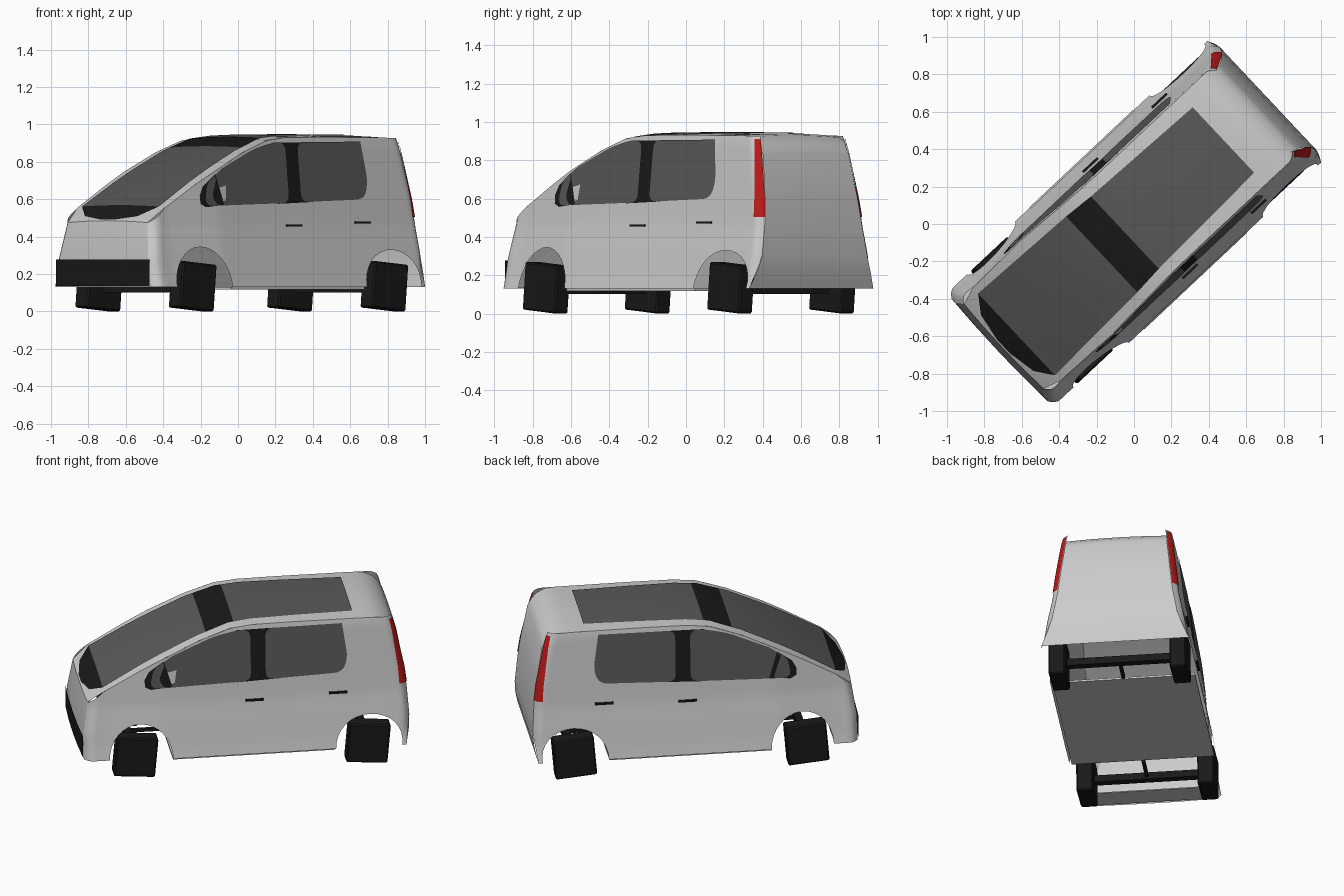
import bpy, bmesh
from math import radians, sin, cos, pi
from mathutils import Matrix, Vector

if "Cube" in bpy.data.objects:
    bpy.data.objects.remove(bpy.data.objects["Cube"])

HEADING = radians(43.2)   # the van stands diagonally; local x = length, local y = width


def material(name, c):
    m = bpy.data.materials.new(name)
    m.diffuse_color = (*c, 1)
    m.use_nodes = True
    m.node_tree.nodes["Principled BSDF"].inputs["Base Color"].default_value = m.diffuse_color
    return m


BLACK = material("black", (0.01, 0.01, 0.01))
GLASS = material("dark_glass", (0.1, 0.1, 0.1))
RED = material("red", (0.5, 0.01, 0.01))


def interp(table, x):
    if x <= table[0][0]:
        return table[0][1]
    for (a, p), (b, q) in zip(table, table[1:]):
        if x <= b:
            return p + (q - p) * (x - a) / (b - a)
    return table[-1][1]


# Master curves: half width by height, front and rear outline by height, roofline by length
WIDTH = [(.13, .445), (.2, .43), (.34, .405), (.46, .382), (.57, .37), (.9, .335), (.94, .325)]
FRONT = [(.13, -.985), (.28, -.985), (.475, -.955)]
REAR = [(.13, .955), (.3, .982), (.5, .968), (.6, .955), (.84, .905), (.93, .88)]
TOP = [(-.955, .475), (-.86, .553), (-.636, .68), (-.51, .745), (-.286, .85),
       (-.1, .915), (.04, .93), (.3, .932), (.7, .93), (.88, .927)]


def width(u, z):
    w = interp(WIDTH, z) - .03 * min(1, max(0, (-.5 - u) / .35))
    df = max(0, u - interp(FRONT, z))
    dr = max(0, interp(REAR, z) - u)
    w -= .04 * max(0, 1 - df / .05) ** 2
    w -= .035 * max(0, 1 - dr / .05) ** 2 * min(1, (z - .13) / .15)
    return w


def side_u(s, z):
    if s < -.84:
        return -.84 + (interp(FRONT, z) + .84) * (-.84 - s) / .145
    if s > .6:
        return .6 + (s - .6) * (interp(REAR, z) - .6) / .355
    return s


def finish(name, bm, mat=None, mirror=False):
    bmesh.ops.recalc_face_normals(bm, faces=bm.faces)
    me = bpy.data.meshes.new(name)
    bm.to_mesh(me)
    bm.free()
    ob = bpy.data.objects.new(name, me)
    bpy.context.collection.objects.link(ob)
    ob.rotation_euler.z = HEADING
    if mat:
        me.materials.append(mat)
    if mirror:
        ob.modifiers.new("mirror", 'MIRROR').use_axis = (False, True, False)
    return ob


def grid(name, rows, mat=None, mirror=False):
    bm = bmesh.new()
    vs = [[bm.verts.new(p) for p in r] for r in rows]
    for a, b in zip(vs, vs[1:]):
        for i in range(len(a) - 1):
            bm.faces.new((a[i], a[i + 1], b[i + 1], b[i]))
    return finish(name, bm, mat, mirror)


def box(name, center, size, mat=None, mirror=False, pitch=0, bevel=0):
    bm = bmesh.new()
    bmesh.ops.create_cube(bm, size=1, matrix=Matrix.Translation(center) @ Matrix.Rotation(pitch, 4, 'Y')
                          @ Matrix.Diagonal((*size, 1)))
    if bevel:
        bmesh.ops.bevel(bm, geom=bm.edges[:], offset=bevel, segments=1, affect='EDGES')
    return finish(name, bm, mat, mirror)


def side_patch(name, outline, offset, mat=None):
    # flat panel laid on the body side, outline given as (length, height)
    bm = bmesh.new()
    bm.faces.new([bm.verts.new((u, -width(u, z) - offset, z)) for u, z in outline])
    return finish(name, bm, mat, True)


def rounded(pts, radii, n=5):
    out = []
    for i, (p, r) in enumerate(zip(pts, radii)):
        p, a, b = Vector(p), Vector(pts[i - 1]), Vector(pts[(i + 1) % len(pts)])
        if not r:
            out.append(p)
            continue
        s, e = p + (a - p).normalized() * r, p + (b - p).normalized() * r
        for k in range(n + 1):
            t = k / n
            out.append(s * (1 - t) ** 2 + p * 2 * t * (1 - t) + e * t * t)
    return out


def top_patch(name, rows, mat):
    # panel laid on hood / windshield / roof, rows of (length, half width)
    us = sorted({u for u, _ in rows} | {u for u, _ in TOP if rows[0][0] < u < rows[-1][0]})
    out = []
    for u in us:
        z, hw = interp(TOP, u), interp(rows, u)
        w = width(u, z)
        out.append([(u - .002, hw * t, z + .006 + .01 * (1 - (hw * t / w) ** 2))
                    for t in (-1, -.5, 0, .5, 1)])
    return grid(name, out, mat)


# Body sides: columns from wheel arch or sill up to the roofline
ARCHES = [(-.645, .19, .215), (.73, .2, .2)]
cols = [(s, .13) for s in (-.985, -.975, -.96, -.94, -.91, -.87)]
for i, (c, r, h) in enumerate(ARCHES):
    cols += [(c - r * cos(pi * k / 16), .13 + h * sin(pi * k / 16)) for k in range(17)]
    if i == 0:
        cols += [(-.455 + .985 * k / 20, .13) for k in range(1, 20)]
cols += [(.942, .13), (.955, .13)]
rows = []
for s, zb in cols:
    zt = interp(TOP, side_u(s, .475 if s < 0 else .93))
    col = []
    for k in range(19):
        z = zb + (zt - zb) * k / 18
        u = side_u(s, z)
        col.append((u, -width(u, z), z))
    rows.append(col)
grid("body_side", rows, None, True)

# Nose, hood, windshield frame, roof and hatch as one strip
profile = [(-.985, .13), (-.985, .28)] + TOP[:-1] + [
    (.76, .929), (.81, .92), (.86, .895), (.895, .865), (.915, .83), (.955, .6), (.97, .48),
    (.982, .3), (.975, .22), (.955, .13)]
strip = []
for u, z in profile:
    w = width(u, z)
    nose = .01 if u < -.95 else 0
    strip.append([(u - nose * (1 - t * t), w * t, z + (.01 * (1 - t * t) if z > .4 else 0))
                  for t in [k / 4 - 1 for k in range(9)]])
grid("hood_roof_and_hatch", strip)

# Windshield and roof glass
top_patch("cowl", [(-.955, .05), (-.928, .205), (-.86, .30)], BLACK)
top_patch("windshield", [(-.86, .30), (-.235, .278)], GLASS)
top_patch("roof_band", [(-.235, .278), (-.065, .265)], BLACK)
top_patch("roof_glass", [(-.065, .265), (.658, .24)], GLASS)

# Side windows: black surround with two panes
side_patch("window_front_corner", [(-.58, .557), (-.615, .575), (-.617, .62), (-.59, .67), (-.50, .735), (-.45, .57)],
           .003, BLACK)
side_patch("window_pillar", [(-.06, .575), (-.06, .903), (.2, .905), (.2, .585)], .003, BLACK)
side_patch("front_side_window",
           rounded([(-.59, .563), (-.56, .69), (-.45, .765), (-.2, .872), (-.06, .902), (.025, .904), (.025, .58)],
                   [.06, .03, 0, .05, .03, .05, .05]), .005, GLASS)
side_patch("rear_side_window",
           rounded([(.115, .584), (.115, .905), (.58, .908), (.61, .70), (.585, .6)],
                   [.05, .05, 0, .04, .06]), .005, GLASS)

# Tail lights wrapping the rear corners
light = []
for k in range(13):
    z = .505 + .405 * k / 12
    e = interp(REAR, z)
    n = .05 - .028 * k / 12
    light.append([(u + .004, -width(u, z) - .004, z) for u in [e - n * (1 - t / 4) for t in range(5)]])
grid("tail_light", light, RED, True)

# Front bumper grille
grid("front_bumper", [[(-.991 - .01 * (1 - t * t), .365 * t, z) for t in (-1, -.5, 0, .5, 1)]
                      for z in (.137, .278)], BLACK)

# Sill trims and door handles
side_patch("sill_trim", [(-.345, .14), (.41, .14), (.41, .19), (-.345, .19)], .005)
for name, u, z in (("front", .045, .46), ("rear", .55, .475)):
    side_patch(name + "_handle_plate", [(u - .025, z - .025), (u + .035, z - .025),
                                        (u + .035, z + .027), (u - .025, z + .027)], .003)
    box(name + "_door_handle", (u, -width(u, z) - .008, z), (.11, .012, .012), BLACK, True)

# Floor and front under-panel
box("floor", (.035, 0, .124), (.98, .86, .012))
box("front_under_panel", (-.91, 0, .134), (.14, .74, .006))

# Boxy wheels, axles and the short shafts joining them to the floor
for name, u, d in (("front", -.675, 1), ("rear", .731, -1)):
    box(name + "_wheel", (u, -.365, .135), (.25, .1, .25), BLACK, True, radians(5), .008)
    box(name + "_axle", (u, 0, .125), (.045, .66, .045), BLACK)
    box(name + "_shaft", (u + d * .1, 0, .125), (.2, .02, .02), BLACK)

# Smooth shading with sharp creases kept
bpy.ops.object.select_all(action='SELECT')
bpy.context.view_layer.objects.active = bpy.data.objects["body_side"]
bpy.ops.object.shade_smooth_by_angle(angle=radians(30))
